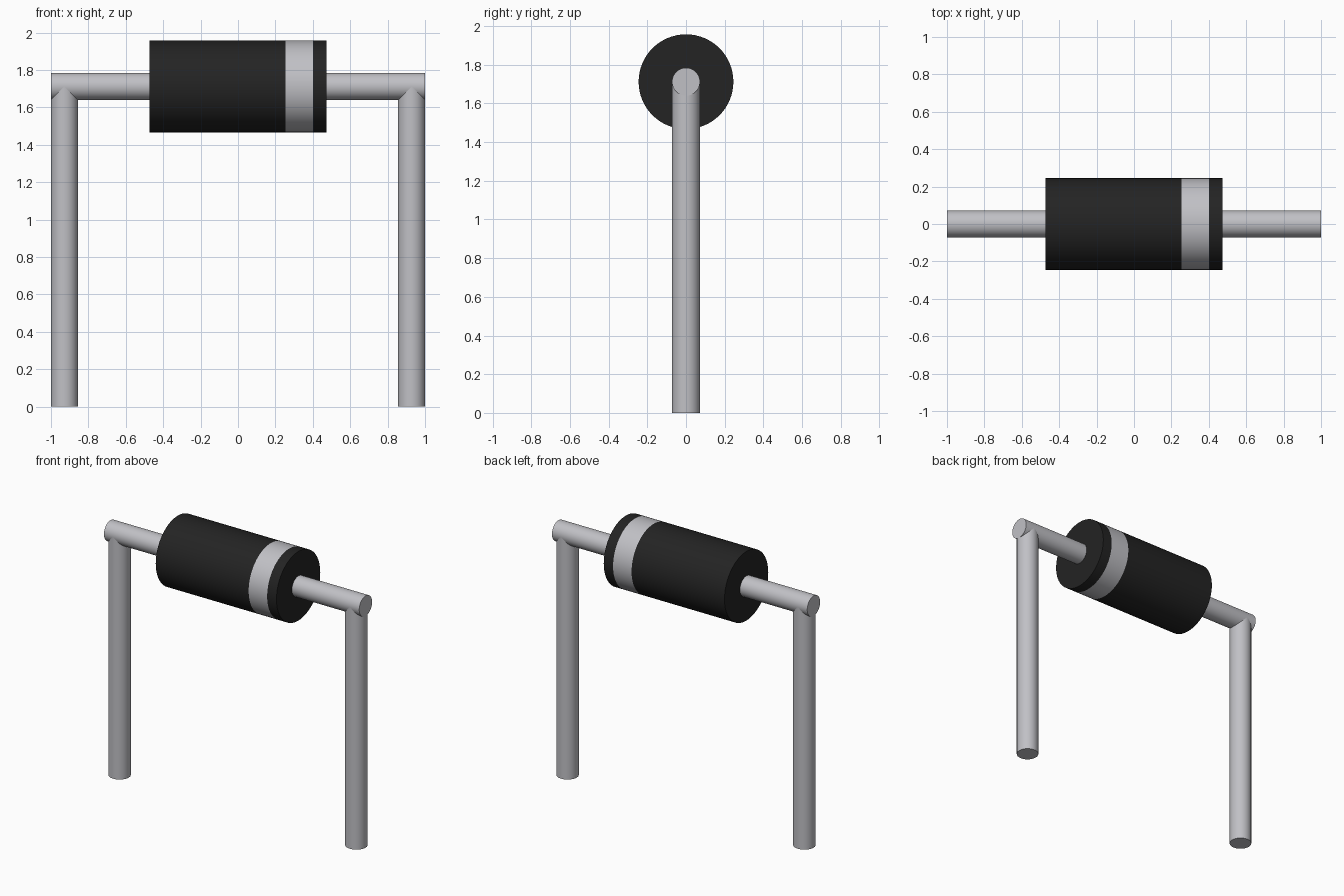
import bpy
import bmesh
import math
from mathutils import Matrix

cube = bpy.data.objects.get("Cube")
if cube:
    bpy.data.objects.remove(cube, do_unlink=True)

AXIS_Z = 1.712
WIRE_R = 0.072
BODY_R = 0.245
BODY_X = 0.473
BAND = (0.255, 0.4)
SIDES = 64


def material(name, color):
    mat = bpy.data.materials.new(name)
    mat.use_nodes = True
    mat.diffuse_color = color
    bsdf = next(n for n in mat.node_tree.nodes if n.type == "BSDF_PRINCIPLED")
    bsdf.inputs["Base Color"].default_value = color
    return mat


black = material("matte black", (0.017, 0.017, 0.017, 1))
silver = material("silver grey", (0.53, 0.53, 0.56, 1))


def cylinder(name, radius, length, location, mats, along_x=False):
    """Capped cylinder centred on location, upright or lying along x."""
    bm = bmesh.new()
    bmesh.ops.create_cone(bm, cap_ends=True, segments=SIDES, radius1=radius,
                          radius2=radius, depth=length)
    if along_x:
        bm.transform(Matrix.Rotation(math.pi / 2, 4, "Y"))
    mesh = bpy.data.meshes.new(name)
    bm.to_mesh(mesh)
    bm.free()
    for mat in mats:
        mesh.materials.append(mat)
    obj = bpy.data.objects.new(name, mesh)
    obj.location = location
    bpy.context.collection.objects.link(obj)
    return obj


# Body with a painted polarity band
body = cylinder("body", BODY_R, 2 * BODY_X, (0, 0, AXIS_Z), [black, silver], True)
bm = bmesh.new()
bm.from_mesh(body.data)
for x in BAND:
    bmesh.ops.bisect_plane(bm, geom=bm.verts[:] + bm.edges[:] + bm.faces[:],
                           plane_co=(x, 0, 0), plane_no=(1, 0, 0))
for face in bm.faces:
    face.material_index = int(BAND[0] < face.calc_center_median().x < BAND[1])
bm.to_mesh(body.data)
bm.free()
parts = [body]

# Horizontal leads and the legs they meet
for side, sign in (("left", 1), ("right", -1)):
    inner = BODY_X - 0.02
    parts.append(cylinder(side + "_lead", WIRE_R, 1 - inner,
                          (sign * (1 + inner) / 2, 0, AXIS_Z), [silver], True))
    parts.append(cylinder(side + "_leg", WIRE_R, AXIS_Z,
                          (sign * (1 - WIRE_R), 0, AXIS_Z / 2), [silver]))

# Smooth sides with crisp rims
bpy.ops.object.select_all(action="DESELECT")
for obj in parts:
    obj.select_set(True)
bpy.context.view_layer.objects.active = body
bpy.ops.object.shade_smooth_by_angle(angle=math.radians(30))
